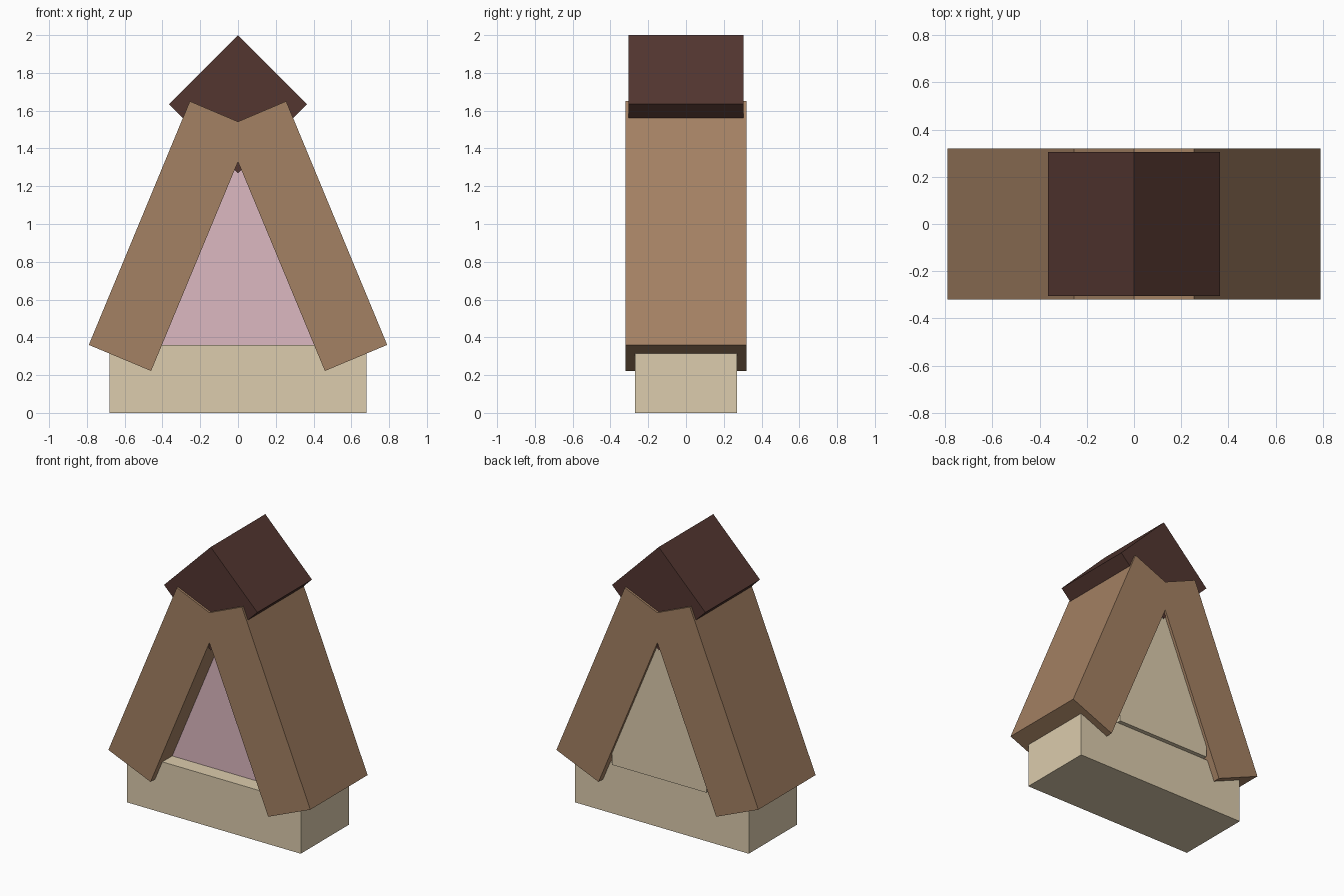
import bpy
import bmesh
from mathutils import Vector

cube = bpy.data.objects.get("Cube")
if cube:
    bpy.data.objects.remove(cube, do_unlink=True)


def material(name, srgb):
    """Flat colour from 0-255 sRGB values."""
    rgba = [(c / 255 / 12.92) if c < 11 else ((c / 255 + 0.055) / 1.055) ** 2.4 for c in srgb] + [1]
    mat = bpy.data.materials.new(name)
    mat.use_nodes = True
    mat.diffuse_color = rgba
    mat.node_tree.nodes["Principled BSDF"].inputs["Base Color"].default_value = rgba
    return mat


def prism(name, outline, y_front, y_back, mat):
    """Extrude an x-z outline from y_front to y_back."""
    bm = bmesh.new()
    face = bm.faces.new([bm.verts.new((x, y_front, z)) for x, z in outline])
    ext = bmesh.ops.extrude_face_region(bm, geom=[face])
    moved = [v for v in ext["geom"] if isinstance(v, bmesh.types.BMVert)]
    bmesh.ops.translate(bm, verts=moved, vec=Vector((0, y_back - y_front, 0)))
    bmesh.ops.recalc_face_normals(bm, faces=bm.faces)
    mesh = bpy.data.meshes.new(name)
    bm.to_mesh(mesh)
    bm.free()
    mesh.materials.append(mat)
    obj = bpy.data.objects.new(name, mesh)
    bpy.context.collection.objects.link(obj)
    return obj


cream = material("cream_plaster", (220, 204, 173))
pink = material("pink_wall", (220, 184, 193))
brown = material("brown_roof", (164, 129, 99))
dark = material("dark_brown_ridge", (83, 54, 48))

# Foundation block
prism("base", [(-0.68, 0), (0.68, 0), (0.68, 0.36), (-0.68, 0.36)], -0.27, 0.27, cream)

# Gable walls between the roof slabs
prism("front_wall", [(-0.41, 0.36), (0.41, 0.36), (0, 1.34)], -0.16, 0.2, pink)
prism("back_wall", [(-0.37, 0.36), (0.37, 0.36), (0.37, 0.45), (0, 1.34), (-0.37, 0.45)],
      0.2, 0.3, cream)

# Two leaning roof slabs, crossing at the top
slab = [(0.79, 0.36), (0.255, 1.65), (-0.075, 1.51), (0.46, 0.222)]
for side, sign in (("left", 1), ("right", -1)):
    prism(side + "_roof_slab", [(sign * x, z) for x, z in slab], -0.32, 0.32, brown)

# Square ridge beam standing on its edge
r, mid = 0.365, 1.635
prism("ridge_beam", [(r, mid), (0, mid + r), (-r, mid), (0, mid - r)], -0.305, 0.305, dark)
